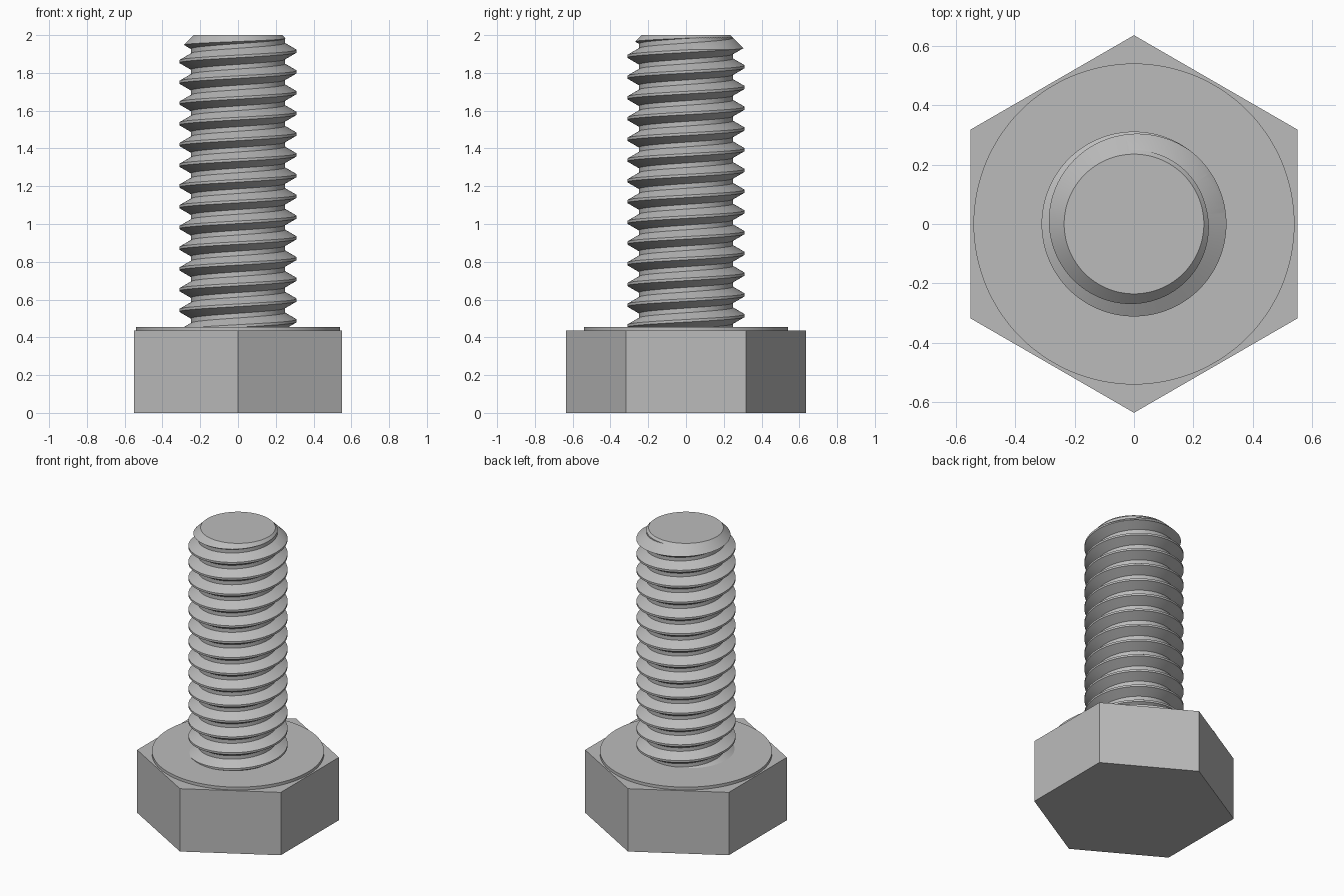
import bpy
import bmesh
from math import cos, sin, tan, pi, radians

if "Cube" in bpy.data.objects:
    bpy.data.objects.remove(bpy.data.objects["Cube"], do_unlink=True)

HEAD_TOP, FACE_TOP, TIP = 0.435, 0.455, 2.0
PITCH, CREST_R, ROOT_R, TIP_R = 0.1098, 0.311, 0.249, 0.235
CREST_Z = 1.915          # crest height on the +x side
STEPS = 96               # segments per turn

steel = bpy.data.materials.new("steel_grey")
steel.use_nodes = True
grey = (0.5, 0.5, 0.5, 1)
steel.diffuse_color = grey
steel.node_tree.nodes["Principled BSDF"].inputs["Base Color"].default_value = grey


def finish(name, bm):
    bmesh.ops.recalc_face_normals(bm, faces=bm.faces)
    mesh = bpy.data.meshes.new(name)
    bm.to_mesh(mesh)
    bm.free()
    mesh.materials.append(steel)
    obj = bpy.data.objects.new(name, mesh)
    bpy.context.collection.objects.link(obj)
    return obj


def smooth(obj):
    bpy.ops.object.select_all(action="DESELECT")
    obj.select_set(True)
    bpy.context.view_layer.objects.active = obj
    bpy.ops.object.shade_smooth_by_angle(angle=radians(25))


def lathe(name, profile, sides, turn=0.0):
    """Closed solid from (radius, height) rings with flat end caps."""
    bm = bmesh.new()
    rings = [[bm.verts.new((r * cos(turn + 2 * pi * i / sides),
                            r * sin(turn + 2 * pi * i / sides), z))
              for i in range(sides)] for r, z in profile]
    for a, b in zip(rings, rings[1:]):
        for i in range(sides):
            j = (i + 1) % sides
            bm.faces.new((a[i], a[j], b[j], b[i]))
    bm.faces.new(rings[0])
    bm.faces.new(rings[-1])
    return finish(name, bm)


# Hexagonal head and the round bearing face on it
hex_r = 0.55 / cos(pi / 6)
lathe("hex_head", [(hex_r, 0), (hex_r, HEAD_TOP)], 6, pi / 6)
smooth(lathe("bearing_face", [(0.54, HEAD_TOP - 0.01), (0.54, FACE_TOP)], 128))

# Threaded shank: one helical sweep of a 60 degree thread profile
crest = PITCH / 16
flank = crest + (CREST_R - ROOT_R) * tan(pi / 6)
section = [(CREST_R, -crest), (CREST_R, crest), (ROOT_R, flank),
           (ROOT_R, PITCH - flank), (CREST_R, PITCH - crest)]
bm = bmesh.new()
start = CREST_Z - 16 * PITCH
columns = []
for i in range(19 * STEPS + 1):
    a = 2 * pi * i / STEPS
    z = start + PITCH * i / STEPS
    columns.append([bm.verts.new((r * cos(a), r * sin(a), z + dz)) for r, dz in section])
for a, b in zip(columns, columns[1:]):
    for j in range(len(section) - 1):
        bm.faces.new((a[j], b[j], b[j + 1], a[j + 1]))
bmesh.ops.remove_doubles(bm, verts=bm.verts, dist=1e-5)

# Trim both ends flat and cap them
for height, direction in ((HEAD_TOP - 0.005, -1), (TIP, 1)):
    geom = bm.verts[:] + bm.edges[:] + bm.faces[:]
    bmesh.ops.bisect_plane(bm, geom=geom, dist=1e-6, plane_co=(0, 0, height),
                           plane_no=(0, 0, direction), clear_outer=True)
    rim = [e for e in bm.edges if e.is_boundary
           and all(abs(v.co.z - height) < 1e-4 for v in e.verts)]
    bmesh.ops.holes_fill(bm, edges=rim, sides=0)
shank = finish("threaded_shank", bm)

# Chamfer the tip with a conical envelope
envelope = lathe("tip_chamfer_cutter",
                 [(0.4, 0.3), (0.4, TIP - 0.4 + TIP_R), (TIP_R, TIP)], 128)
envelope.hide_render = True
cut = shank.modifiers.new("chamfer", "BOOLEAN")
cut.operation = "INTERSECT"
cut.solver = "EXACT"
cut.object = envelope
bpy.context.view_layer.objects.active = shank
bpy.ops.object.modifier_apply(modifier="chamfer")
bpy.data.objects.remove(envelope, do_unlink=True)
smooth(shank)
